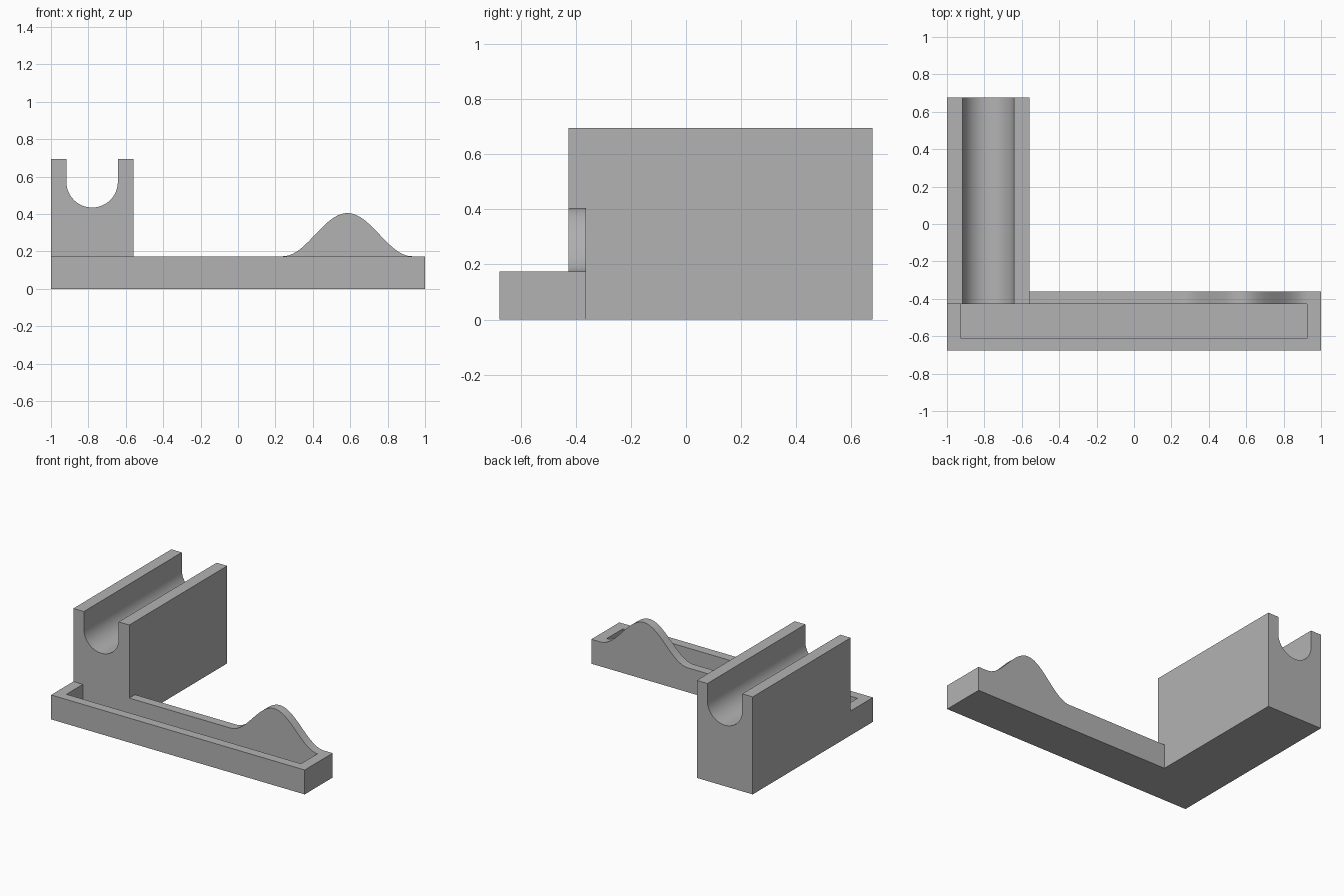
import bpy
import bmesh
import math
from mathutils import Vector

cube = bpy.data.objects.get("Cube")
if cube:
    bpy.data.objects.remove(cube, do_unlink=True)

GREY = (0.45, 0.45, 0.45, 1)
grey = bpy.data.materials.new("plain grey")
grey.use_nodes = True
grey.diffuse_color = GREY
grey.node_tree.nodes["Principled BSDF"].inputs["Base Color"].default_value = GREY

# Shared dimensions
FRONT, BACK = -0.677, 0.677
INNER, WALL_BACK = -0.4265, -0.362
RIM, TOP, FLOOR = 0.174, 0.695, 0.05
BLOCK_RIGHT = -0.559


def prism(name, outline, direction, start, end):
    """Extrude a flat outline along 'y' (outline in x, z) or 'z' (outline in x, y)."""
    def place(p, d):
        return Vector((p[0], d, p[1])) if direction == "y" else Vector((p[0], p[1], d))

    bm = bmesh.new()
    face = bm.faces.new([bm.verts.new(place(p, start)) for p in outline])
    moved = bmesh.ops.extrude_face_region(bm, geom=[face], use_keep_orig=True)
    verts = [g for g in moved["geom"] if isinstance(g, bmesh.types.BMVert)]
    offset = place((0, 0), end - start)
    bmesh.ops.translate(bm, vec=offset, verts=verts)
    bmesh.ops.recalc_face_normals(bm, faces=bm.faces)
    mesh = bpy.data.meshes.new(name)
    bm.to_mesh(mesh)
    bm.free()
    mesh.materials.append(grey)
    obj = bpy.data.objects.new(name, mesh)
    bpy.context.collection.objects.link(obj)
    bpy.ops.object.select_all(action="DESELECT")
    obj.select_set(True)
    bpy.context.view_layer.objects.active = obj
    bpy.ops.object.shade_smooth_by_angle(angle=math.radians(25))
    return obj


# Tray rim: front and side walls
side, front_wall = 0.925, -0.611
prism("tray_rim", [(-1, FRONT), (1, FRONT), (1, INNER), (side, INNER),
                   (side, front_wall), (-side, front_wall), (-side, INNER), (-1, INNER)],
      "z", 0, RIM)

# Tray floor
prism("tray_floor", [(-side, front_wall), (side, front_wall), (side, INNER), (-side, INNER)],
      "z", 0, FLOOR)

# Back wall with a bell-shaped hump
centre, half, height, steps = 0.585, 0.345, 0.231, 40
hump = []
for i in range(steps + 1):
    t = 1 - 2 * i / steps
    hump.append((centre + half * t, RIM + height * (1 + math.cos(math.pi * t)) / 2))
prism("back_wall", [(BLOCK_RIGHT, 0), (1, 0), (1, RIM)] + hump + [(BLOCK_RIGHT, RIM)],
      "y", INNER, WALL_BACK)

# Tall block with a round-bottomed channel
middle, radius, axis_z = -0.78, 0.1375, 0.572
channel = []
for i in range(33):
    a = math.pi * i / 32
    channel.append((middle + radius * math.cos(a), axis_z - radius * math.sin(a)))
prism("channel_block", [(-1, 0), (BLOCK_RIGHT, 0), (BLOCK_RIGHT, TOP), (middle + radius, TOP)]
      + channel + [(middle - radius, TOP), (-1, TOP)],
      "y", INNER, BACK)
